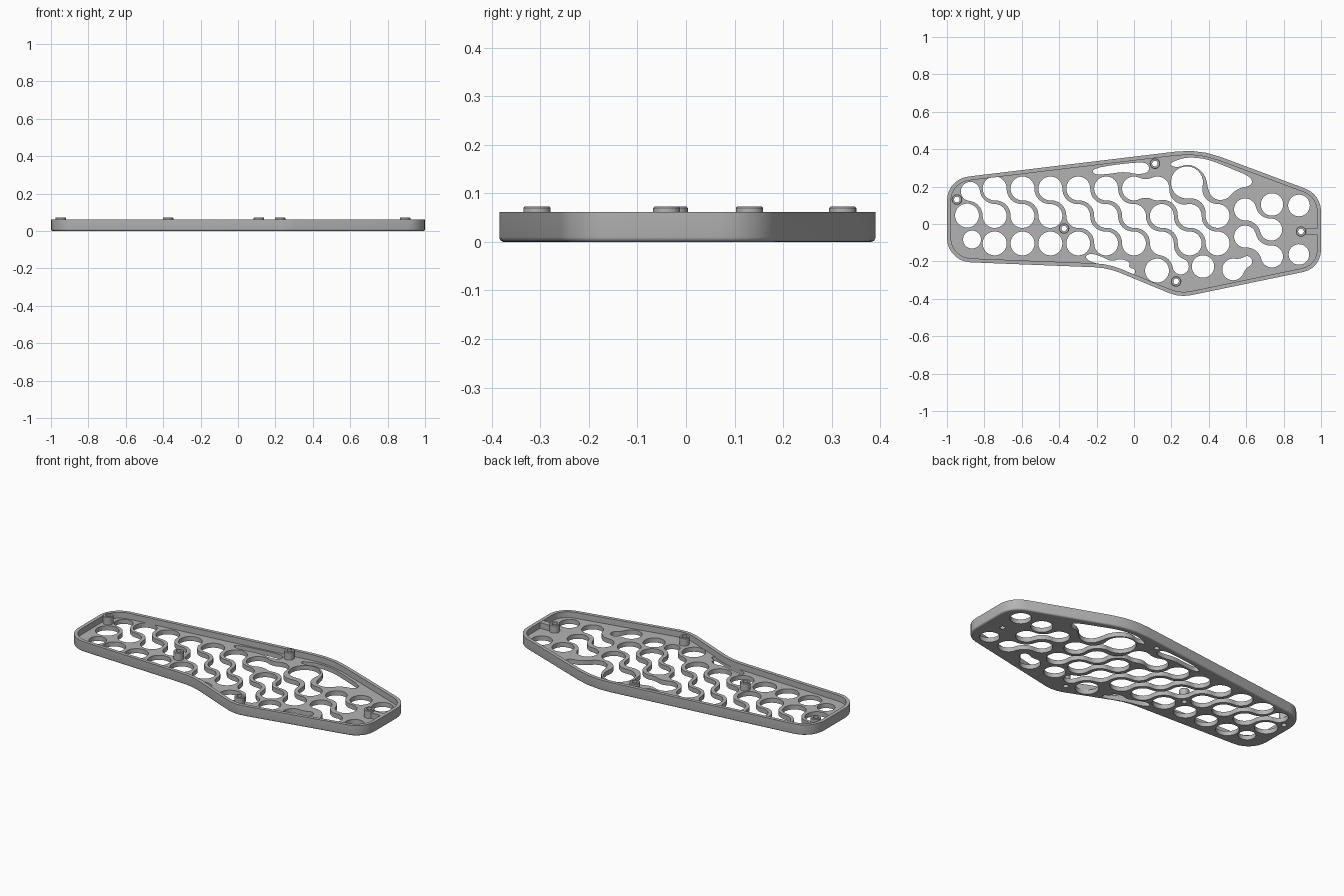
import bpy, bmesh, math
from mathutils import Vector

if "Cube" in bpy.data.objects:
    bpy.data.objects.remove(bpy.data.objects["Cube"])

FLOOR, RIM, BOSS = 0.027, 0.062, 0.073   # heights
HOLE, WEB = 0.064, 0.08                  # hole radius, fillet radius between holes

grey = bpy.data.materials.new("grey plastic")
grey.use_nodes = True
grey.diffuse_color = (0.45, 0.45, 0.45, 1)
grey.node_tree.nodes["Principled BSDF"].inputs["Base Color"].default_value = grey.diffuse_color


def finish(name, bm):
    """Turn a bmesh into a shaded, coloured object."""
    bmesh.ops.remove_doubles(bm, verts=bm.verts, dist=1e-5)
    bmesh.ops.recalc_face_normals(bm, faces=bm.faces)
    mesh = bpy.data.meshes.new(name)
    bm.to_mesh(mesh)
    bm.free()
    mesh.materials.clear()
    mesh.materials.append(grey)
    obj = bpy.data.objects.new(name, mesh)
    bpy.context.collection.objects.link(obj)
    bpy.ops.object.select_all(action="DESELECT")
    obj.select_set(True)
    bpy.context.view_layer.objects.active = obj
    bpy.ops.object.shade_smooth_by_angle(angle=math.radians(35))
    return obj


def arc(centre, radius, start, sweep):
    n = max(3, int(abs(sweep) / 0.2))
    return [centre + radius * Vector((math.cos(start + sweep * i / n),
                                      math.sin(start + sweep * i / n))) for i in range(n + 1)]


def angle(v):
    return math.atan2(v.y, v.x)


def circle(x, y, r):
    return arc(Vector((x, y)), r, 0, math.tau)[:-1]


def rounded(corners):
    """Polygon with an arc of the given radius at each corner."""
    pts = []
    for i, (x, y, r) in enumerate(corners):
        p = Vector((x, y))
        a = (Vector(corners[i - 1][:2]) - p).normalized()
        b = (Vector(corners[(i + 1) % len(corners)][:2]) - p).normalized()
        half = a.angle(b) / 2
        centre = p + (a + b).normalized() * r / math.sin(half)
        t = r / math.tan(half)
        start = angle(p + a * t - centre)
        sweep = (angle(p + b * t - centre) - start + math.pi) % math.tau - math.pi
        pts += arc(centre, r, start, sweep)
    return pts


def inset(pts, d):
    out = []
    for i, p in enumerate(pts):
        e = (p - pts[i - 1]).normalized()
        f = (pts[(i + 1) % len(pts)] - p).normalized()
        t = (e + f).normalized()
        out.append(p + Vector((-t.y, t.x)) * d / t.dot(e))
    return out


def chain(nodes):
    """Round holes joined by necks with concave fillets."""
    if len(nodes) == 1:
        return circle(*nodes[0])
    walk = nodes + nodes[-2:0:-1]
    steps = []
    for i, (x, y, r) in enumerate(walk):
        u, v, s = walk[(i + 1) % len(walk)]
        p, q = Vector((x, y)), Vector((u, v))
        d = (q - p).length
        e = (q - p) / d
        along = (d * d + (r + WEB) ** 2 - (s + WEB) ** 2) / (2 * d)
        side = math.sqrt((r + WEB) ** 2 - along ** 2)
        steps.append((p, r, q, p + e * along + Vector((-e.y, e.x)) * side))
    pts = []
    for i, (p, r, q, c) in enumerate(steps):
        start = angle(steps[i - 1][3] - p)
        pts += arc(p, r, start, -((start - angle(c - p)) % math.tau))[:-1]
        start = angle(p - c)
        pts += arc(c, WEB, start, (angle(q - c) - start) % math.tau)[:-1]
    return pts


def soften(coords):
    """Freeform opening, smoothed by corner cutting."""
    pts = [Vector(c) for c in coords]
    for _ in range(2):
        nxt = pts[1:] + pts[:1]
        pts = [w for a, b in zip(pts, nxt) for w in (a.lerp(b, 0.25), a.lerp(b, 0.75))]
    return pts


def cell(col, row):
    return (0.149 * col, 0.19 - 0.147 * row, HOLE)


# Tray outline, counter-clockwise: x, y, corner radius
outline = rounded([(-1, 0.24, 0.13), (-1, -0.2, 0.13), (-0.14, -0.234, 0.4), (0.245, -0.393, 0.2),
                   (1, -0.237, 0.12), (1, 0.158, 0.13), (0.347, 0.402, 0.5)])

# Linked holes on the diagonal grid
chains = [[(-0.875, 0.174, 0.051), cell(-5, 1)],
          [cell(0, 0), (0.125, 0.19, HOLE), cell(2, 1), cell(3, 2)],
          [cell(1, 1), cell(2, 2)],
          [(0.283, 0.222, 0.086), cell(3, 1)],
          [(0.594, 0.078, 0.059), (0.733, -0.03, 0.059)],
          [(0.594, -0.067, 0.059), (0.738, -0.174, 0.059)],
          [(0.53, -0.243, 0.058), (0.604, -0.2, 0.028)]]
chains += [[cell(c, 0), cell(c + 1, 1)] for c in (-5, -4)]
chains += [[cell(c, 0), cell(c + 1, 1), cell(c + 2, 2)] for c in (-3, -2, -1)]
chains[-1].append((0.25, -0.227, 0.043))

# Separate round holes
chains += [[cell(c, 2)] for c in (-5, -4, -3, -2)]
chains += [[h] for h in ((-0.893, 0.045, HOLE), (-0.866, -0.083, 0.048), (0.123, -0.249, HOLE),
                         (0.369, -0.227, 0.06), (0.738, 0.104, 0.06), (0.882, 0.099, 0.058),
                         (0.882, -0.163, 0.055))]
holes = [chain(c) for c in chains]

# Freeform openings: back corner, back slot, front slot
holes.append(soften([(0.18, 0.32), (0.25, 0.35), (0.31, 0.357), (0.4, 0.345), (0.51, 0.3), (0.62, 0.255),
                     (0.635, 0.22), (0.61, 0.2), (0.57, 0.195), (0.53, 0.17), (0.5, 0.135), (0.45, 0.125),
                     (0.41, 0.15), (0.395, 0.19), (0.385, 0.25), (0.35, 0.295), (0.29, 0.322), (0.23, 0.3)]))
holes.append(soften([(-0.225, 0.3), (0.03, 0.333), (0.08, 0.32), (0.08, 0.275), (0.02, 0.265),
                     (-0.05, 0.28), (-0.13, 0.268), (-0.215, 0.262)]))
holes.append(soften([(-0.265, -0.175), (-0.23, -0.155), (-0.16, -0.18), (-0.12, -0.2), (-0.07, -0.185),
                     (-0.02, -0.205), (-0.03, -0.23), (0.01, -0.245), (0, -0.275), (-0.06, -0.255),
                     (-0.13, -0.225), (-0.23, -0.205)]))

# Screw boss positions
bosses = [(-0.947, 0.131), (-0.374, -0.024), (0.112, 0.323), (0.225, -0.307), (0.893, -0.04)]
holes += [circle(x, y, 0.015) for x, y in bosses]

# Perforated floor: a filled flat curve made solid
curve = bpy.data.curves.new("floor_profile", "CURVE")
curve.dimensions, curve.fill_mode, curve.extrude = "2D", "BOTH", FLOOR / 2
for loop in [inset(outline, 0.01)] + holes:
    spline = curve.splines.new("POLY")
    spline.points.add(len(loop) - 1)
    spline.use_cyclic_u = True
    for point, p in zip(spline.points, loop):
        point.co = (p.x, p.y, 0, 1)
helper = bpy.data.objects.new("floor_profile", curve)
bpy.context.collection.objects.link(helper)
solid = bpy.data.meshes.new_from_object(helper.evaluated_get(bpy.context.evaluated_depsgraph_get()))
bpy.data.objects.remove(helper)
bm = bmesh.new()
bm.from_mesh(solid)
bmesh.ops.translate(bm, verts=bm.verts, vec=(0, 0, FLOOR / 2))
finish("perforated_floor", bm)


def loft(bm, loops, closed=False):
    rings = [[bm.verts.new((p.x, p.y, z)) for p in pts] for pts, z in loops]
    pairs = list(zip(rings, rings[1:])) + ([(rings[-1], rings[0])] if closed else [])
    for a, b in pairs:
        for i in range(len(a)):
            bm.faces.new((a[i - 1], a[i], b[i], b[i - 1]))


# Rim wall with rounded bottom edge
edge = [(0.01 * (1 - math.sin(a)), 0.01 * (1 - math.cos(a)))
        for a in (math.pi / 2 * i / 4 for i in range(5))]
section = edge + [(0, RIM), (0.021, RIM), (0.021, FLOOR - 0.005)]
bm = bmesh.new()
loft(bm, [(inset(outline, d), z) for d, z in section])
finish("rim_wall", bm)

# Hollow screw bosses with a small top chamfer
for i, (x, y) in enumerate(bosses):
    bm = bmesh.new()
    profile = [(0.015, 0.004), (0.028, 0.004), (0.028, BOSS - 0.003), (0.025, BOSS), (0.015, BOSS)]
    loft(bm, [(circle(x, y, r), z) for r, z in profile], closed=True)
    finish(f"screw_boss_{i + 1}", bm)

# Rib tying the end boss to the rim
bm = bmesh.new()
bmesh.ops.create_cube(bm, size=1)
bmesh.ops.scale(bm, verts=bm.verts, vec=(0.07, 0.032, RIM - 0.022))
bmesh.ops.translate(bm, verts=bm.verts, vec=(0.949, -0.04, RIM / 2 + 0.01))
finish("boss_rib", bm)
